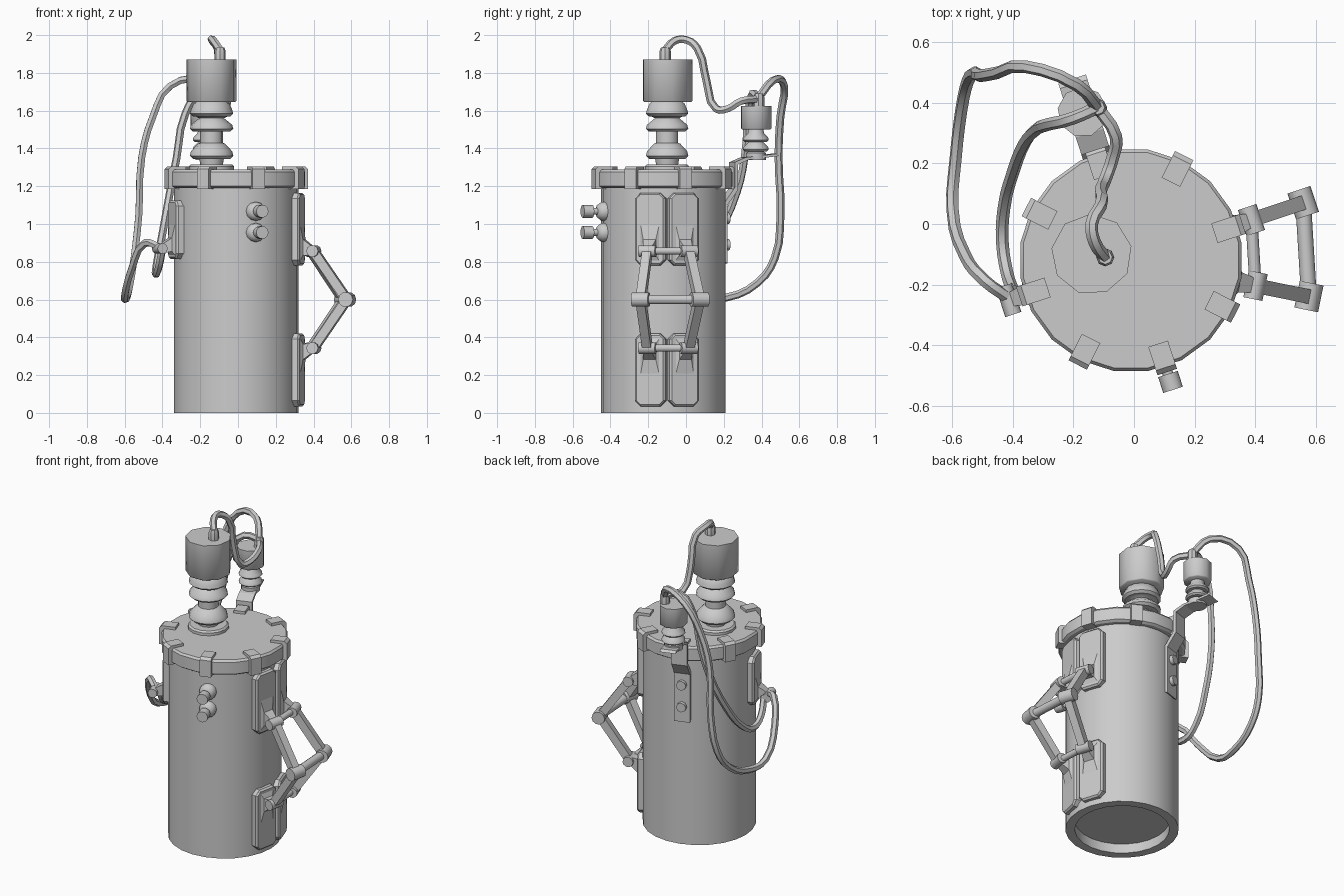
import bpy, bmesh, math
from mathutils import Matrix, Vector

cube = bpy.data.objects.get("Cube")
if cube:
    bpy.data.objects.remove(cube, do_unlink=True)

grey = bpy.data.materials.new("plain_grey")
grey.use_nodes = True
GREY = (0.6, 0.6, 0.6, 1)
grey.diffuse_color = GREY
grey.node_tree.nodes["Principled BSDF"].inputs["Base Color"].default_value = GREY

AXIS = Matrix.Translation((-0.01, -0.12, 0))


def frame(deg):
    """Frame on the tank axis: x outward, y along the wall, z up."""
    return AXIS @ Matrix.Rotation(math.radians(deg), 4, "Z")


def finish(ob, smooth):
    ob.data.materials.clear()
    ob.data.materials.append(grey)
    bpy.ops.object.select_all(action="DESELECT")
    ob.select_set(True)
    bpy.context.view_layer.objects.active = ob
    if smooth:
        bpy.ops.object.shade_smooth_by_angle(angle=math.radians(smooth))
    return ob


def skin(name, rings, matrix=Matrix(), smooth=0):
    """Join equal rings of points into a closed solid."""
    bm = bmesh.new()
    loops = [[bm.verts.new(matrix @ Vector(p)) for p in ring] for ring in rings]
    n = len(loops[0])
    for low, high in zip(loops, loops[1:]):
        for i in range(n):
            j = (i + 1) % n
            bm.faces.new((low[i], low[j], high[j], high[i]))
    bm.faces.new(loops[0][::-1])
    bm.faces.new(loops[-1])
    bmesh.ops.recalc_face_normals(bm, faces=bm.faces)
    mesh = bpy.data.meshes.new(name)
    bm.to_mesh(mesh)
    bm.free()
    ob = bpy.data.objects.new(name, mesh)
    bpy.context.collection.objects.link(ob)
    return finish(ob, smooth)


def lathe(name, profile, matrix, sides, smooth=40):
    turns = [2 * math.pi * i / sides for i in range(sides)]
    rings = [[(r * math.cos(a), r * math.sin(a), z) for a in turns] for r, z in profile]
    return skin(name, rings, matrix, smooth)


def rod(name, a, b, radius, matrix=Matrix(), sides=10):
    """Straight bar from a to b; four sides give a square bar."""
    a, b = matrix @ Vector(a), matrix @ Vector(b)
    turn = (b - a).to_track_quat("Z", "Y").to_matrix().to_4x4()
    if sides == 4:
        turn = turn @ Matrix.Rotation(math.pi / 4, 4, "Z")
    ends = [(radius, 0), (radius, (b - a).length)]
    return lathe(name, ends, Matrix.Translation(a) @ turn, sides, 50 if sides > 4 else 0)


def rect(x, y0, y1, z0, z1):
    return [(x, y0, z0), (x, y1, z0), (x, y1, z1), (x, y0, z1)]


def wire(name, points):
    curve = bpy.data.curves.new(name, "CURVE")
    curve.dimensions = "3D"
    curve.bevel_depth = 0.021
    curve.bevel_resolution = 1
    curve.resolution_u = 3
    curve.use_fill_caps = True
    spline = curve.splines.new("BEZIER")
    spline.bezier_points.add(len(points) - 1)
    for knot, p in zip(spline.bezier_points, points):
        knot.co = p
        knot.handle_left_type = knot.handle_right_type = "AUTO"
    ob = bpy.data.objects.new(name, curve)
    bpy.context.collection.objects.link(ob)
    finish(ob, 0)
    bpy.ops.object.convert(target="MESH")
    finish(bpy.context.object, 50)


# Tank with recessed base, and lid
lathe("tank", [(.275, .06), (.275, 0), (.33, 0), (.33, 1.21)], AXIS, 24)
lathe("lid", [(.355, 1.19), (.37, 1.2), (.37, 1.275), (.36, 1.288)], frame(9), 20, 25)

# Clamps round the lid
for k in range(8):
    M = frame(18 + 45 * k)
    L = [(.29, 1.28), (.29, 1.305), (.372, 1.305), (.388, 1.29), (.388, 1.185), (.33, 1.185), (.33, 1.28)]
    skin(f"lid_clamp_{k + 1}", [[(r, t, z) for r, z in L] for t in (-.034, .034)], M)


# Insulators with ribbed sheds, caps and terminals
def insulator(name, spot, profile, cap_radius, cap_low, cap_high, terminal):
    M = Matrix.Translation(spot)
    lathe(name, profile, M, 14)
    rim = cap_radius - .006
    lathe(name + "_cap", [(rim, cap_low), (cap_radius, cap_low + .006), (cap_radius, cap_high)],
          M @ Matrix.Rotation(.2, 4, "Z"), 9, 50)
    lathe(name + "_terminal", [(.03, cap_high), (.03, cap_high + .045), (.023, cap_high + .065)],
          Matrix.Translation(terminal), 8)


def shed(low, radius, neck, height=.07):
    return [(neck, low), (radius * .86, low), (radius, low + height * .2),
            (radius * .95, low + height * .5), (neck * 1.1, low + height)]


insulator("main_insulator", (-.14, -.1, 0),
          [(.12, 1.28), (.12, 1.305), (.11, 1.315), (.06, 1.315)] + shed(1.345, .115, .065, .08)
          + [(.06, 1.43)] + shed(1.49, .115, .06) + shed(1.57, .115, .085) + [(.06, 1.66)],
          .134, 1.645, 1.87, (-.095, -.11, 0))
insulator("rear_insulator", (-.17, .37, 0),
          [(.055, 1.34), (.055, 1.375)] + shed(1.385, .07, .04, .045)
          + shed(1.435, .07, .04, .045) + [(.04, 1.51)],
          .083, 1.5, 1.625, (-.12, .385, 0))

# Rear bracket with two bolts
M = frame(108)
path = [(.342, .79), (.342, 1.1), (.4, 1.18), (.4, 1.315), (.46, 1.34), (.63, 1.36)]
strip = path + [(r - .018, z + .012) for r, z in path[::-1]]
skin("rear_bracket", [[(r, t, z) for r, z in strip] for t in (-.048, .048)], M)
for i, z in enumerate((.89, 1.03)):
    rod(f"bracket_bolt_{i + 1}", (.33, 0, z), (.365, 0, z), .03, M, 8)

# Front bolts with flared washers
for i, z in enumerate((.955, 1.067)):
    M = frame(-72) @ Matrix.Translation((.32, 0, z)) @ Matrix.Rotation(math.pi / 2, 4, "Y")
    lathe(f"front_bolt_{i + 1}", [(.05, 0), (.05, .025), (.035, .045), (.018, .05), (.018, .075),
                                  (.034, .075), (.034, .13)], M, 12)


# Mounting plates with a flared horn
def mount(name, M, low, high, joint, base):
    c, w = .03, .082

    def outline(r, d):
        half = [(w - d, low + c), (w - d, high - c), (w - c, high - d)]
        half = [(w - c, low + d)] + half
        return [(r, t, z) for t, z in half + [(-t, z) for t, z in half[::-1]]]

    skin(name + "_plate", [outline(.3, 0), outline(.347, 0), outline(.357, .01)], M)
    mid = [(a + joint * 2) / 3 for a in base]
    skin(name + "_horn", [rect(.35, -.06, .06, *base), rect(.368, -.034, .034, *mid),
                          rect(.415, -.024, .024, joint - .025, joint + .025)], M)


# Hinged handle on the left side
columns = {"front": frame(-11.5), "rear": frame(18.5)}
UP, MID, DOWN = (.42, 0, .857), (.6, 0, .6), (.42, 0, .343)
for side, M in columns.items():
    mount(f"upper_{side}", M, .78, 1.165, UP[2], (.79, 1.04))
    mount(f"lower_{side}", M, .035, .42, DOWN[2], (.16, .41))
    for label, (r, _, z), size in (("upper", UP, .032), ("middle", MID, .04), ("lower", DOWN, .032)):
        rod(f"{label}_{side}_joint", (r, -.045, z), (r, .045, z), size, M)
    for label, end in (("upper", UP), ("lower", DOWN)):
        rod(f"{label}_{side}_arm", end, MID, .034, M, 4)
for label, p, size in (("upper", UP, .02), ("middle", MID, .026), ("lower", DOWN, .02)):
    rod(f"{label}_crossbar", columns["front"] @ Vector(p), columns["rear"] @ Vector(p), size)

# Wire holder on the right side
M = frame(198)
mount("wire_holder", M, .815, 1.125, .87, (.825, 1.04))
rod("wire_holder_joint", (.425, -.05, .87), (.425, .05, .87), .028, M)

# Wires
wire("top_wire", [(-.095, -.11, 1.92), (-.13, -.06, 1.97), (-.14, 0, 1.975), (-.11, .06, 1.93),
                  (-.11, .11, 1.75), (-.09, .16, 1.61), (-.07, .22, 1.61), (-.06, .29, 1.65),
                  (-.12, .385, 1.66)])
wire("outer_wire", [(-.12, .385, 1.67), (-.19, .46, 1.76), (-.36, .52, 1.73), (-.45, .5, 1.57),
                    (-.51, .49, 1.35), (-.525, .5, 1.05), (-.55, .47, .82), (-.57, .38, .69),
                    (-.59, .21, .61), (-.6, .05, .62), (-.56, -.1, .77), (-.49, -.19, .9),
                    (-.42, -.24, .88)])
wire("inner_wire", [(-.12, .385, 1.67), (-.2, .35, 1.69), (-.28, .33, 1.58), (-.325, .31, 1.35),
                    (-.36, .27, 1.17), (-.4, .17, .95), (-.43, .05, .79), (-.435, -.06, .735),
                    (-.42, -.16, .77), (-.4, -.22, .87)])
